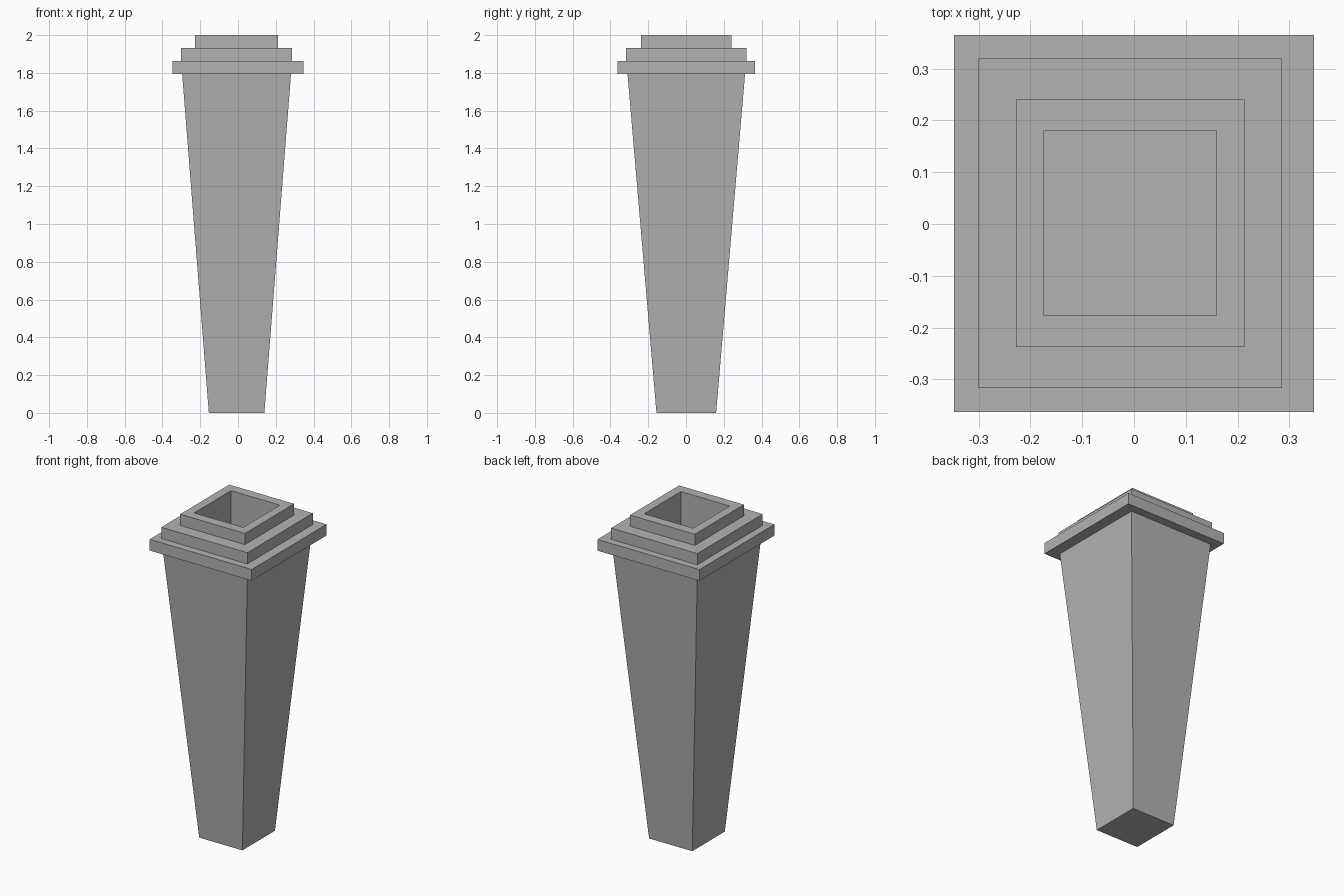
import bpy
import bmesh

cube = bpy.data.objects.get("Cube")
if cube:
    bpy.data.objects.remove(cube, do_unlink=True)

# One stone grey for everything
stone = bpy.data.materials.new("stone_grey")
stone.use_nodes = True
GREY = (0.45, 0.45, 0.45, 1)
stone.diffuse_color = GREY
stone.node_tree.nodes["Principled BSDF"].inputs["Base Color"].default_value = GREY

SHIFT = (-0.0075, 0.0015)  # shaft and upper tiers sit slightly off the lowest tier


def loft(name, rings, closed):
    """Skin rectangular rings (half x, half y, z, shift); close into a hollow loop or cap the ends."""
    bm = bmesh.new()
    loops = []
    for hx, hy, z, (cx, cy) in rings:
        corners = ((-1, -1), (1, -1), (1, 1), (-1, 1))
        loops.append([bm.verts.new((cx + sx * hx, cy + sy * hy, z)) for sx, sy in corners])
    pairs = list(zip(loops, loops[1:]))
    if closed:
        pairs.append((loops[-1], loops[0]))
    else:
        bm.faces.new(loops[0][::-1])
        bm.faces.new(loops[-1])
    for low, high in pairs:
        for i in range(4):
            j = (i + 1) % 4
            bm.faces.new((low[i], low[j], high[j], high[i]))
    bmesh.ops.recalc_face_normals(bm, faces=bm.faces)
    mesh = bpy.data.meshes.new(name)
    bm.to_mesh(mesh)
    bm.free()
    mesh.materials.append(stone)
    obj = bpy.data.objects.new(name, mesh)
    bpy.context.collection.objects.link(obj)
    return obj


# Solid tapered shaft
BASE = 1.793
loft("tapered_shaft", [(0.147, 0.158, 0, SHIFT), (0.288, 0.311, BASE, SHIFT)], False)

# Stepped cap with a square well through it
tiers = [(0.347, 0.364, (0, 0.001)), (0.293, 0.318, SHIFT), (0.2205, 0.2385, SHIFT)]
step = (2 - BASE) / len(tiers)
profile = []
for n, (hx, hy, shift) in enumerate(tiers):
    profile += [(hx, hy, BASE + step * k, shift) for k in (n, n + 1)]
profile += [(0.1665, 0.1785, z, SHIFT) for z in (2, BASE)]
loft("stepped_cap", profile, True)
